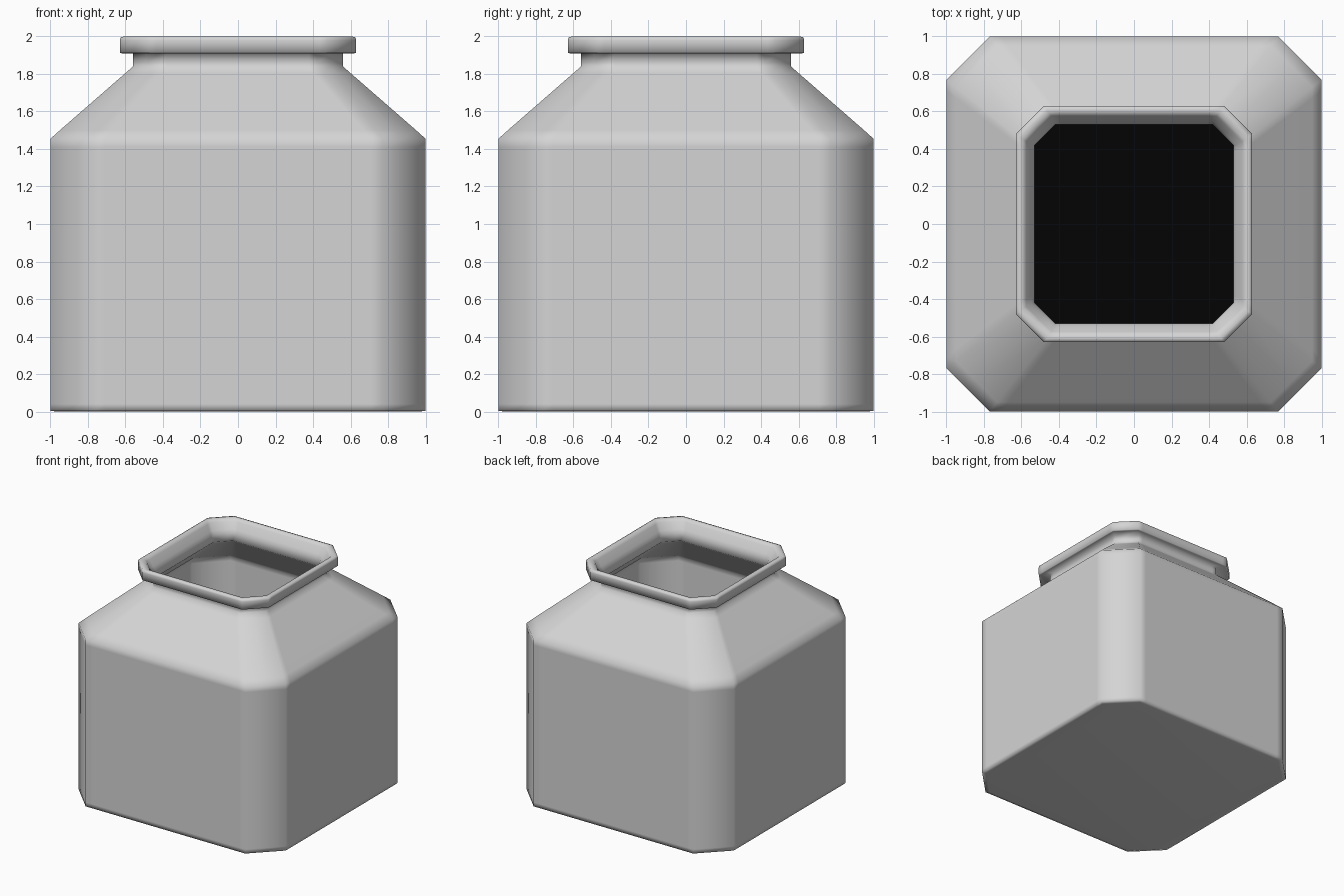
import bpy
import bmesh

cube = bpy.data.objects.get("Cube")
if cube:
    bpy.data.objects.remove(cube, do_unlink=True)


def make_material(name, color):
    mat = bpy.data.materials.new(name)
    mat.use_nodes = True
    mat.diffuse_color = color
    mat.node_tree.nodes["Principled BSDF"].inputs["Base Color"].default_value = color
    return mat


def add_ring(bm, half, chamfer, z):
    """Square ring with cut corners and support points beside each cut."""
    a = half - chamfer
    s = min(0.06, chamfer * 0.3)
    m = half - chamfer / 2
    corner = [(half, a - s), (half, a), (m, m), (a, half), (a - s, half)]
    verts = []
    for turn in range(4):
        verts += [bm.verts.new((x, y, z)) for x, y in corner]
        corner = [(-y, x) for x, y in corner]
    return verts


def make_part(name, profile, mat):
    """Skin a stack of (half width, corner cut, height) rings and cap both ends."""
    bm = bmesh.new()
    rings = [add_ring(bm, *p) for p in profile]
    for low, high in zip(rings, rings[1:]):
        n = len(low)
        for i in range(n):
            j = (i + 1) % n
            bm.faces.new((low[i], low[j], high[j], high[i]))
    bm.faces.new(rings[-1])
    if len(rings) > 1:
        bm.faces.new(rings[0][::-1])
        bmesh.ops.recalc_face_normals(bm, faces=bm.faces)
    for f in bm.faces:
        f.smooth = True
    mesh = bpy.data.meshes.new(name)
    bm.to_mesh(mesh)
    bm.free()
    mesh.materials.append(mat)
    obj = bpy.data.objects.new(name, mesh)
    bpy.context.collection.objects.link(obj)


gray = make_material("pale gray glass", (0.66, 0.66, 0.66, 1))
black = make_material("black liquid", (0.001, 0.001, 0.001, 1))

# Jar wall: up the outside, over the lip, down the inside
outside = [
    (0.97, 0.22, 0), (1, 0.23, 0.004), (1, 0.23, 0.04),
    (1, 0.23, 1.41), (1, 0.23, 1.455), (0.95, 0.22, 1.5),
    (0.6, 0.15, 1.805), (0.56, 0.14, 1.84), (0.56, 0.14, 1.86),
]
lip = [
    (0.56, 0.14, 1.91), (0.62, 0.15, 1.91), (0.63, 0.15, 1.913),
    (0.63, 0.15, 1.98), (0.627, 0.15, 1.995), (0.61, 0.145, 2),
    (0.59, 0.14, 1.997), (0.575, 0.135, 1.98), (0.545, 0.12, 1.925),
]
inside = [
    (0.53, 0.11, 1.9), (0.53, 0.11, 1.83), (0.57, 0.12, 1.795),
    (0.92, 0.21, 1.48), (0.97, 0.22, 1.44), (0.97, 0.22, 1.4),
    (0.97, 0.22, 0.06), (0.97, 0.22, 0.03), (0.94, 0.21, 0.03),
]
make_part("jar", outside + lip + inside, gray)

# Flat liquid surface in the jar
make_part("liquid", [(0.972, 0.22, 0.95)], black)
